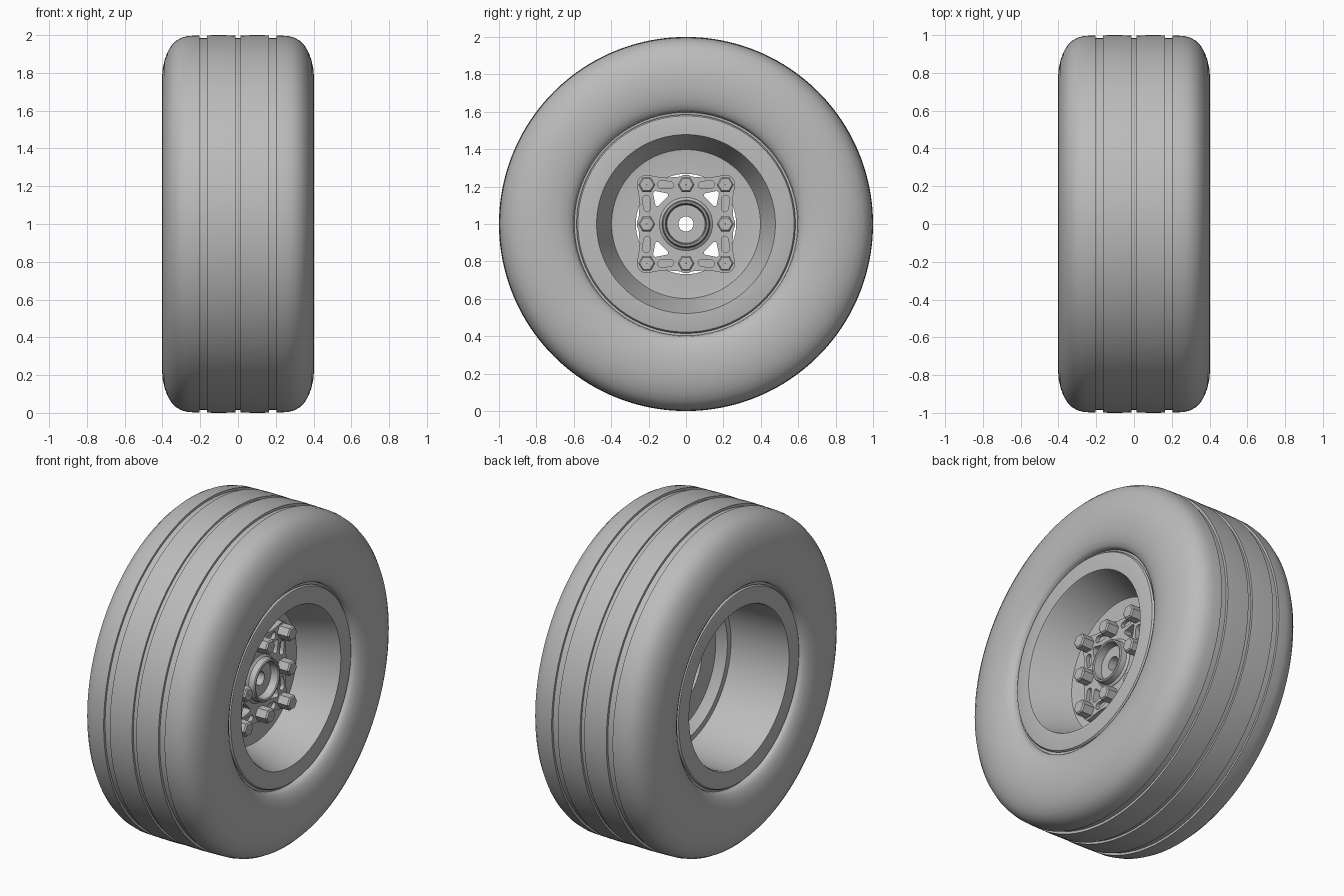
import bpy, bmesh, math
from math import sin, cos, pi

if "Cube" in bpy.data.objects:
    bpy.data.objects.remove(bpy.data.objects["Cube"])

grey = bpy.data.materials.new("plain grey")
grey.diffuse_color = (0.5, 0.5, 0.5, 1)
grey.use_nodes = True
grey.node_tree.nodes["Principled BSDF"].inputs["Base Color"].default_value = grey.diffuse_color


def finish(ob, angle=32):
    ob.data.materials.clear()
    ob.data.materials.append(grey)
    bpy.ops.object.select_all(action='DESELECT')
    ob.select_set(True)
    bpy.context.view_layer.objects.active = ob
    bpy.ops.object.shade_smooth_by_angle(angle=math.radians(angle))
    return ob


def lathe(name, profile, seg=128, angle=32):
    """Spin a closed (x, radius) profile around the axle."""
    bm = bmesh.new()
    rings = []
    for k in range(seg):
        a = 2 * pi * k / seg
        rings.append([bm.verts.new((x, r * cos(a), 1 + r * sin(a))) for x, r in profile])
    n = len(profile)
    for k in range(seg):
        p, q = rings[k], rings[(k + 1) % seg]
        for i in range(n):
            j = (i + 1) % n
            bm.faces.new((p[i], p[j], q[j], q[i]))
    bmesh.ops.recalc_face_normals(bm, faces=bm.faces)
    me = bpy.data.meshes.new(name)
    bm.to_mesh(me)
    bm.free()
    ob = bpy.data.objects.new(name, me)
    bpy.context.collection.objects.link(ob)
    return finish(ob, angle)


def plate(name, loops, x0, x1):
    """Flat plate with holes, (y, z) loops extruded from x0 to x1."""
    cu = bpy.data.curves.new(name, 'CURVE')
    cu.dimensions = '2D'
    cu.fill_mode = 'BOTH'
    cu.extrude = (x1 - x0) / 2
    for pts in loops:
        s = cu.splines.new('POLY')
        s.points.add(len(pts) - 1)
        for p, (y, z) in zip(s.points, pts):
            p.co = (y, z, 0, 1)
        s.use_cyclic_u = True
    ob = bpy.data.objects.new(name, cu)
    bpy.context.collection.objects.link(ob)
    # local x,y,z -> world y,z,x
    ob.rotation_euler = (pi / 2, 0, pi / 2)
    ob.location = ((x0 + x1) / 2, 0, 1)
    bpy.ops.object.select_all(action='DESELECT')
    ob.select_set(True)
    bpy.context.view_layer.objects.active = ob
    bpy.ops.object.convert(target='MESH')
    return finish(bpy.context.object)


def arc(cx, cy, r, a0, a1, n):
    return [(cx + r * cos(a0 + (a1 - a0) * i / n), cy + r * sin(a0 + (a1 - a0) * i / n))
            for i in range(n + 1)]


def rot(pts, k):
    for _ in range(k):
        pts = [(-z, y) for y, z in pts]
    return pts


# tyre: half profile from tread centre to bead, with rib grooves, then mirrored
half = [(.014, .985), (.014, .998), (.09, 1.0), (.163, .999), (.163, .984), (.205, .984), (.205, .998),
        (.26, .996), (.295, .988), (.325, .972), (.352, .946), (.373, .91), (.389, .868), (.399, .82),
        (.403, .77), (.401, .72), (.394, .675), (.383, .64), (.368, .612), (.355, .601), (.335, .597), (.33, .56)]
lathe("tyre", half + [(-x, r) for x, r in reversed(half)], 160, 30)

# rim: outer flange, cone to the disc, ledge and barrel on the inner side
lathe("rim", [(.345, .585), (.355, .578), (.357, .572), (.357, .478), (.345, .472), (.13, .405), (.115, .398), (.112, .38),
              (.112, .268), (.08, .268), (.08, .40), (.05, .425), (.03, .44), (.03, .475),
              (-.345, .475), (-.357, .48), (-.357, .572), (-.355, .578), (-.345, .585),
              (-.32, .57), (.32, .57)])

# hub plate: bolt bosses joined by concave edges, windows and shallow slots
B, R = .21, .053
side = arc(B, B, R, 0, pi / 2, 8) + [(.15, .252), (.105, .247), (.06, .252)] \
    + arc(0, B, R, .3 * pi, .7 * pi, 6) + [(-.06, .252), (-.105, .247), (-.15, .252)]
outline = [p for k in range(4) for p in rot(side, k)]
window = arc(.162, .162, .014, 0, pi / 2, 4) + arc(.107, .153, .012, pi / 2, pi * 1.15, 4) \
    + arc(.153, .107, .012, 1.35 * pi, 2 * pi, 4)
slot = arc(.13, .212, .022, -pi / 2, pi / 2, 6) + arc(.083, .208, .018, pi / 2, 1.5 * pi, 6)
windows = [rot(window, k) for k in range(4)]
slots = [rot(s, k) for k in range(4) for s in (slot, [(-y, z) for y, z in slot])]
bore = arc(0, 0, .1, 0, 2 * pi * 31 / 32, 31)
plate("hub_back_plate", [outline, bore] + windows, .10, .125)
plate("hub_front_plate", [outline, bore] + windows + slots, .125, .148)

# central hub cup with axle hole
lathe("hub_cup", [(.10, .04), (.10, .115), (.125, .145), (.15, .142), (.16, .128), (.195, .125), (.2, .12),
                  (.2, .112), (.195, .107), (.15, .102), (.15, .04)], 64)

# eight hexagonal wheel bolts
for y in (-B, 0, B):
    for z in (-B, 0, B):
        if y or z:
            lathe("wheel_bolt", [(.14, .002), (.14, .045), (.215, .045), (.223, .037), (.223, .002)], 6)
            bpy.context.object.location = (0, y, z)
